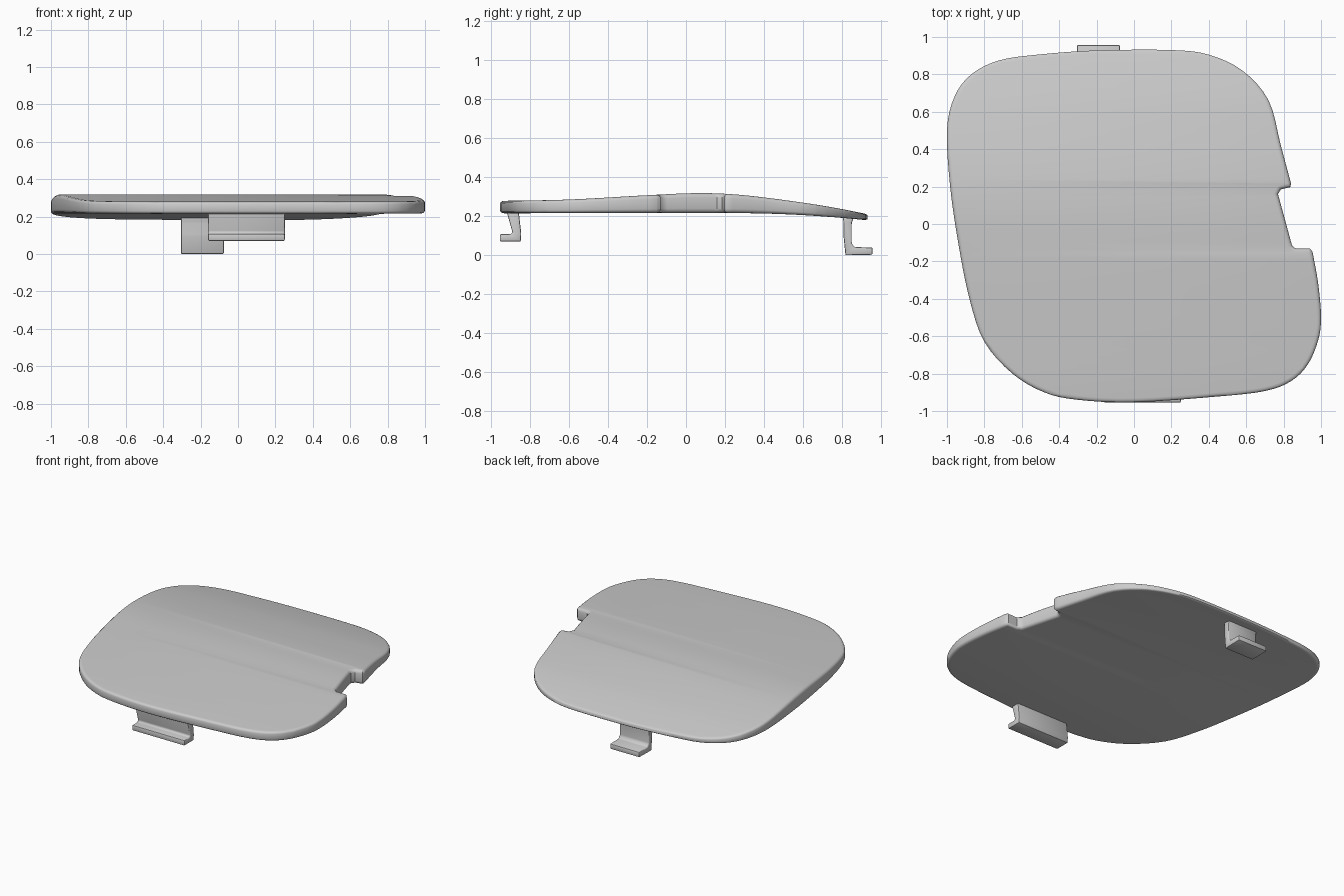
import bpy, bmesh
from mathutils import Vector

if "Cube" in bpy.data.objects:
    bpy.data.objects.remove(bpy.data.objects["Cube"])


def finish(name, bm, angle=0.7):
    bmesh.ops.recalc_face_normals(bm, faces=bm.faces)
    mesh = bpy.data.meshes.new(name)
    bm.to_mesh(mesh)
    bm.free()
    obj = bpy.data.objects.new(name, mesh)
    bpy.context.collection.objects.link(obj)
    bpy.ops.object.select_all(action='DESELECT')
    bpy.context.view_layer.objects.active = obj
    obj.select_set(True)
    bpy.ops.object.shade_smooth_by_angle(angle=angle)
    return obj


def spline(pts, steps):
    """Catmull-Rom curve through open list of 2D points."""
    p = [Vector(q) for q in pts]
    p = [2 * p[0] - p[1]] + p + [2 * p[-1] - p[-2]]
    out = []
    for a, b, c, d in zip(p, p[1:], p[2:], p[3:]):
        for i in range(steps):
            t = i / steps
            out.append(0.5 * (2 * b + (c - a) * t + (2 * a - 5 * b + 4 * c - d) * t * t
                              + (3 * b - a - 3 * c + d) * t ** 3))
    out.append(p[-2])
    return out


def height(curve, y):
    """Height of a side-view curve at y."""
    for a, b in zip(curve, curve[1:]):
        if y <= b.x:
            t = (y - a.x) / (b.x - a.x)
            return a.y + t * (b.y - a.y)
    return curve[-1].y


def prism(bm, pts, axis_fn, depth):
    face = bm.faces.new([bm.verts.new(axis_fn(*p)) for p in pts])
    new = bmesh.ops.extrude_face_region(bm, geom=[face])['geom']
    bmesh.ops.translate(bm, vec=depth, verts=[v for v in new if isinstance(v, bmesh.types.BMVert)])


# Lid plate: rounded skewed outline with a finger notch on the right
outline = spline([(.955, -.15), (.985, -.32), (1, -.5), (.985, -.62), (.93, -.75), (.84, -.84),
                  (.7, -.893), (.45, -.922), (0, -.953), (-.3, -.94), (-.48, -.9), (-.65, -.8),
                  (-.8, -.63), (-.88, -.4), (-.94, -.1), (-.983, .2), (-1, .5), (-.96, .68),
                  (-.87, .8), (-.72, .875), (-.5, .907), (-.2, .928), (.2, .93), (.4, .905),
                  (.58, .82), (.72, .66), (.785, .42), (.84, .215)], 4)
notch = [(.835, .197), (.785, .185), (.77, .16), (.845, -.115), (.865, -.132), (.94, -.13)]
points = [tuple(p) for p in outline] + notch
THICK = 0.1
plate = bmesh.new()
prism(plate, points, lambda x, y: (x, y, 0), (0, 0, THICK))
rims = [e for e in plate.edges if abs(e.verts[0].co.z - e.verts[1].co.z) < 1e-5]
bmesh.ops.bevel(plate, geom=rims, offset=0.022, segments=3, profile=0.5,
                affect='EDGES', clamp_overlap=False)

# Slice across the plate, then bend it to the side-view curves
for i in range(1, 40):
    bmesh.ops.bisect_plane(plate, geom=plate.verts[:] + plate.edges[:] + plate.faces[:],
                           plane_co=(0, -0.96 + i * 0.048, 0), plane_no=(0, 1, 0))
top = spline([(-.96, .279), (-.6, .286), (-.2, .308), (.07, .319), (.3, .308),
              (.6, .27), (.8, .237), (.96, .205)], 6)
bottom = spline([(-.96, .215), (-.4, .217), (.2, .217), (.5, .211), (.75, .196), (.96, .177)], 6)
for v in plate.verts:
    low, high = height(bottom, v.co.y), height(top, v.co.y)
    v.co.z = low + (high - low) * v.co.z / THICK
finish("lid_plate", plate)


# Bent clips under the front and back edges, drawn in side view
def clip(name, profile, x0, x1):
    bm = bmesh.new()
    prism(bm, profile, lambda y, z: (x0, y, z), (x1 - x0, 0, 0))
    bmesh.ops.bevel(bm, geom=bm.edges[:], offset=0.007, segments=2, profile=0.5, affect='EDGES')
    finish(name, bm)


clip("front_clip", [(-.925, .24), (-.86, .24), (-.845, .11), (-.848, .07), (-.955, .07),
                    (-.955, .108), (-.9, .108), (-.89, .118)], -.16, .25)
clip("back_clip", [(.8, .215), (.87, .215), (.85, .165), (.85, .06), (.865, .042), (.957, .04),
                   (.957, .003), (.818, 0), (.808, .1), (.808, .17)], -.305, -.075)
